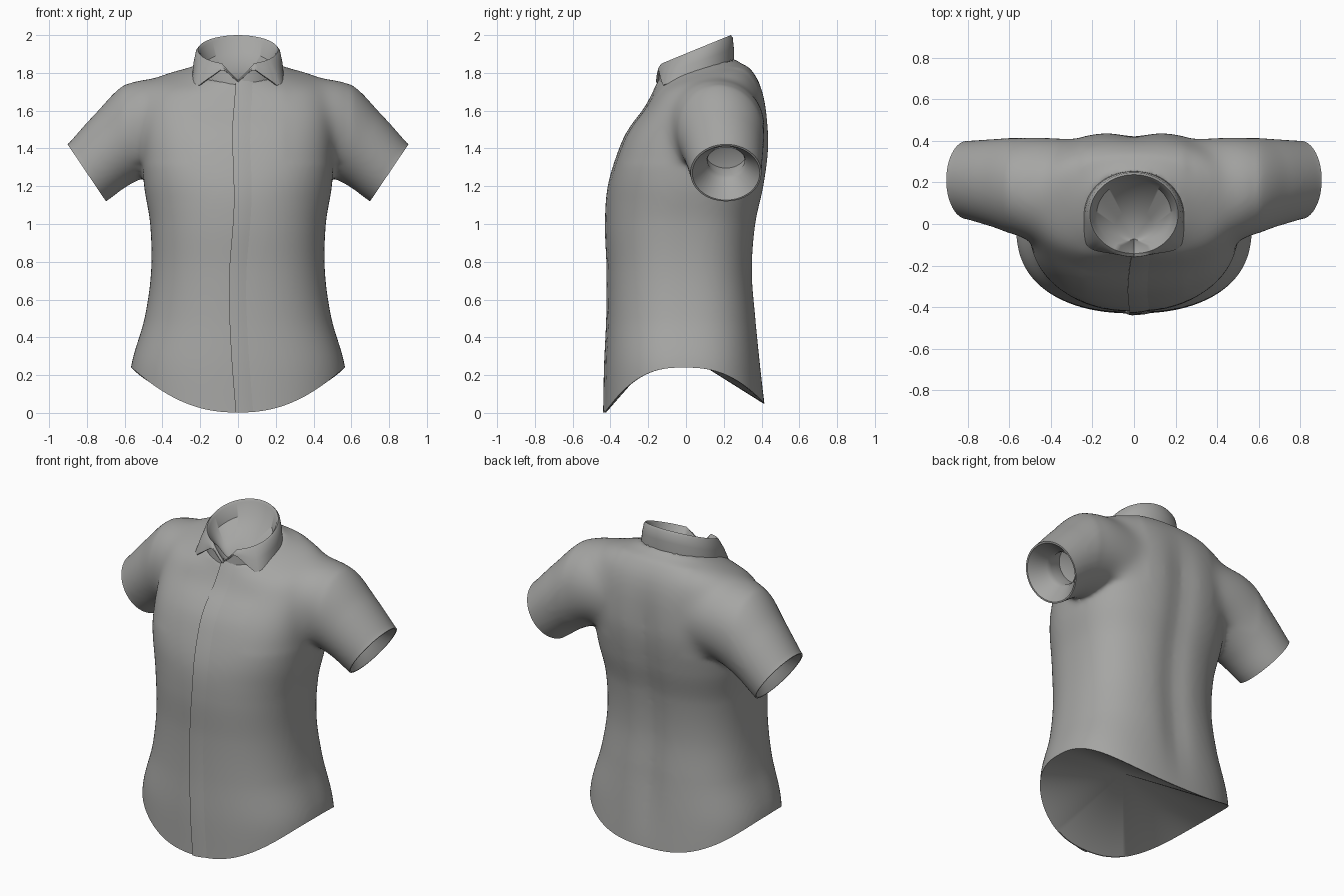
import bpy, bmesh, math
from mathutils import Vector

if "Cube" in bpy.data.objects:
    bpy.data.objects.remove(bpy.data.objects["Cube"])

fabric = bpy.data.materials.new("grey_fabric")
fabric.diffuse_color = (0.38, 0.38, 0.37, 1)
fabric.use_nodes = True
fabric.node_tree.nodes["Principled BSDF"].inputs["Base Color"].default_value = fabric.diffuse_color


def interp(table, t):
    """Smooth (cubic) interpolation of rows whose first value is the key."""
    n = len(table)
    t = min(max(t, table[0][0]), table[-1][0])
    i = max(k for k in range(n - 1) if table[k][0] <= t)
    h = table[i + 1][0] - table[i][0]
    u = (t - table[i][0]) / h

    def slope(k, c):
        a, b = table[max(k - 1, 0)], table[min(k + 1, n - 1)]
        return (b[c] - a[c]) / (b[0] - a[0])
    out = []
    for c in range(1, len(table[0])):
        p, q = table[i][c], table[i + 1][c]
        out.append((2*u**3 - 3*u*u + 1)*p + (u**3 - 2*u*u + u)*h*slope(i, c)
                   + (3*u*u - 2*u**3)*q + (u**3 - u*u)*h*slope(i + 1, c))
    return out


def grid(bm, rows, closed=True):
    """Bridge rows of points with quads; returns the vertex rows."""
    vs = [[bm.verts.new(p) for p in r] for r in rows]
    n = len(rows[0])
    for a, b in zip(vs, vs[1:]):
        for i in range(n if closed else n - 1):
            j = (i + 1) % n
            bm.faces.new((a[i], a[j], b[j], b[i]))
    return vs


def fan(bm, ring, apex):
    v = bm.verts.new(apex)
    for i in range(len(ring)):
        bm.faces.new((ring[i], ring[(i + 1) % len(ring)], v))


def make(name, bm):
    bmesh.ops.recalc_face_normals(bm, faces=bm.faces)
    me = bpy.data.meshes.new(name)
    bm.to_mesh(me)
    bm.free()
    ob = bpy.data.objects.new(name, me)
    bpy.context.collection.objects.link(ob)
    me.materials.append(fabric)
    bpy.ops.object.select_all(action='DESELECT')
    ob.select_set(True)
    bpy.context.view_layer.objects.active = ob
    return ob


# torso sections: height, half width, front y, back y
TORSO = [(-.15, .58, -.435, .43), (.0, .576, -.43, .42), (.25, .565, -.425, .397),
         (.5, .495, -.414, .375), (.75, .46, -.412, .357), (1.0, .465, -.42, .375),
         (1.2, .497, -.405, .417), (1.4, .51, -.345, .442), (1.55, .51, -.275, .433),
         (1.66, .50, -.215, .40), (1.75, .44, -.172, .335), (1.785, .32, -.155, .285),
         (1.82, .215, -.135, .25)]
TOP = 1.82


def smooth01(k):
    k = min(max(k, 0), 1)
    return k*k*(3 - 2*k)


def tilt(w, y):
    return w + .3 * smooth01((w - 1.45)/.37) * (y - .05)


def front_power(w):
    return 2.3 + .35*smooth01((w - 1.1)/.3) - .5*smooth01((w - 1.7)/.1)


def torso_point(a, t, drop=0):
    def comp(v, n):
        return math.copysign(abs(v) ** (2/n), v)
    front = math.sin(a) < 0
    s = comp(math.sin(a), 2.3 if front else 2.6)
    hem = .24 - (.238 if front else .19) * abs(s) ** 2.6 - drop
    w = hem + (TOP - hem) * t
    n = front_power(w) if front else 2.6 - .5*smooth01((w - 1.68)/.12)
    hx, yf, yb = interp(TORSO, w)
    x = hx * comp(math.cos(a), n)
    y = (yf + yb)/2 + (yb - yf)/2 * comp(math.sin(a), n)
    if not front:                                     # shallow spine groove
        y -= .022 * math.exp(-(x/.09)**2) * smooth01((1.75 - w)/.3) * smooth01(w/.5)
    return Vector((x, y, tilt(w, y)))


# shirt body: torso and sleeves as solids, ends left overlong for trimming
bm = bmesh.new()
N, R = 112, 170
angles = [2*math.pi*i/N for i in range(N)]
pts = [[torso_point(a, r/R, .08) for a in angles] for r in range(R + 1)]
pts.append([(p.x*.82, .05 + (p.y - .05)*.82, p.z - .11) for p in pts[-1]])
rows = grid(bm, pts)
fan(bm, rows[0], (0, 0, .12))
fan(bm, rows[-1], (0, .03, 1.65))

# sleeves: key, centre x y z, in-plane half height, half depth
SLEEVE = [(0, .22, .18, 1.53, .235, .22), (.22, .38, .158, 1.522, .255, .258),
          (.42, .515, .173, 1.503, .252, .246), (.7, .66, .195, 1.40, .21, .214),
          (1, .80, .212, 1.27, .182, .188)]
AXIS = Vector((.83, 0, -.555))
END = Vector((.80, .212, 1.27))


def sleeve_ring(side, c, h, d, lean):
    nx, nz = math.sin(lean), math.cos(lean)
    return [(side * (c[0] + nx*h*math.sin(a)), c[1] + d*math.cos(a), c[2] + nz*h*math.sin(a))
            for a in (2*math.pi*i/48 for i in range(48))]


for side in (-1, 1):
    rings = []
    for k in range(33):
        x, y, z, h, d = interp(SLEEVE, k/30)
        c = Vector((x, y, z)) + AXIS * max(0, k - 30) * .03
        rings.append(sleeve_ring(side, c, h, d, math.radians(6 + 28*min(k/30, 1))))
    vs = grid(bm, rings)
    fan(bm, vs[0], (side*.21, .18, 1.53))
    p = END + AXIS*.06
    fan(bm, vs[-1], (side*p.x, p.y, p.z))

body = make("shirt_body", bm)
mod = body.modifiers.new("merge", 'REMESH')
mod.mode = 'VOXEL'
mod.voxel_size = .0145
bpy.ops.object.modifier_apply(modifier=mod.name)

# soften the armhole joins, then lightly everything
bm = bmesh.new()
bm.from_mesh(body.data)
arm = [v for v in bm.verts if .25 < abs(v.co.x) < .60 and 1.32 < v.co.z < 1.85]
for vs, count in ((arm, 40), (bm.verts[:], 4)):
    for _ in range(count):
        bmesh.ops.smooth_vert(bm, verts=vs, factor=.5, use_axis_x=True,
                              use_axis_y=True, use_axis_z=True)
for f in bm.faces:
    f.material_index = 0
bm.to_mesh(body.data)
bm.free()

# trimming solid: cuts the hem and cuffs crisply and hollows them
bm = bmesh.new()
hem = [torso_point(a, 0) for a in angles]
rings = [[(p.x*s, p.y*s, p.z) for p in hem] for s in (.985, 1.3)]
rings.append([(p.x*1.3, p.y*1.3, -.4) for p in hem])
vs = grid(bm, rings)
fan(bm, vs[0], (0, -.1, .37))
fan(bm, vs[-1], (0, 0, -.4))
for side in (-1, 1):
    rings = [sleeve_ring(side, END + AXIS*o, .182*s, .188*s, math.radians(34))
             for o, s in ((-.21, .6), (-.12, .52), (-.09, .57), (0, .95), (0, 1.4), (.15, 1.4))]
    vs = grid(bm, rings)
    for ring, o in ((vs[0], -.25), (vs[-1], .15)):
        p = END + AXIS*o
        fan(bm, ring, (side*p.x, p.y, p.z))
cutter = make("trim_cutter", bm)
cutter.hide_render = True
bpy.context.view_layer.objects.active = body
mod = body.modifiers.new("trim", 'BOOLEAN')
mod.operation = 'DIFFERENCE'
mod.solver = 'EXACT'
mod.object = cutter
bpy.ops.object.modifier_apply(modifier=mod.name)
bpy.data.objects.remove(cutter)
body.select_set(True)
bpy.ops.object.shade_smooth_by_angle(angle=math.radians(40))

# front placket: raised overlapping edge
EDGE = [(0, -.012), (.35, -.038), (.7, -.048), (1.1, -.022), (1.5, -.03), (1.82, -.012)]
bm = bmesh.new()
rows = []
for k in range(91):
    w = .001 + 1.819*k/90
    hx, yf, yb = interp(TORSO, w)
    n = front_power(w)
    row = []
    for dx, lift in ((0, .01), (0, -.009), (.03, -.008), (.07, -.004), (.12, .005)):
        x = interp(EDGE, w)[0] + dx
        y = (yf + yb)/2 - (yb - yf)/2 * (1 - abs(x/hx)**n) ** (1/n)
        up = .25 * min(abs(x)/.56, 1) ** 2 * (1 - k/90)
        row.append((x, y + lift, tilt(w, y) + up))
    rows.append(row)
grid(bm, rows, closed=False)
make("front_placket", bm)
bpy.ops.object.shade_smooth_by_angle(angle=math.radians(40))

# folded collar: inner lining, fold, outer flap with two points, and band
bm = bmesh.new()
flap, band = [], []
for i in range(121):
    deg = -180 + 3*i
    f, a = abs(deg), math.radians(deg)

    def at(r, z):
        return (.212*r*math.sin(a), .047 - .19*r*math.cos(a), z)
    y = .05 - .19*math.cos(a)
    ztop = 1.84 + .41*(y + .14) - .085*max(0, 1 - f/24)
    zbot = 1.735 + .42*(y + .075)
    flare = 1.12 - .05*smooth01((f - 90)/90) + .19*math.exp(-((f - 50)/22)**2)
    if f < 50:
        k = max(0, f - 16)/34
        zbot = ztop - .006 - (ztop - 1.731) * k
        flare = 1.06 + (flare - 1.06) * k
    floor = (0, -.07, 1.735)
    wall = at(.86, ztop - (.02 + .07*smooth01(f/120)))
    mid = [(p + q)/2 for p, q in zip(wall, floor)]
    mid[2] -= .012
    flap.append([floor, mid, wall, at(.96, ztop - .012), at(1.0, ztop),
                 at(1.035, ztop - .01*min(1, f/30)),
                 at((1.06 + flare)/2, (ztop + zbot)/2), at(flare, zbot)])
    band.append([at(.985, ztop - .008), at(1.01, 1.75 + .3*(y - .05))])
grid(bm, flap, closed=False)
grid(bm, band, closed=False)
bmesh.ops.remove_doubles(bm, verts=bm.verts, dist=.0005)
make("collar", bm)
mod = bpy.context.object.modifiers.new("thickness", 'SOLIDIFY')
mod.thickness = .008
mod.offset = 0
bpy.ops.object.modifier_apply(modifier=mod.name)
bpy.ops.object.shade_smooth_by_angle(angle=math.radians(45))
